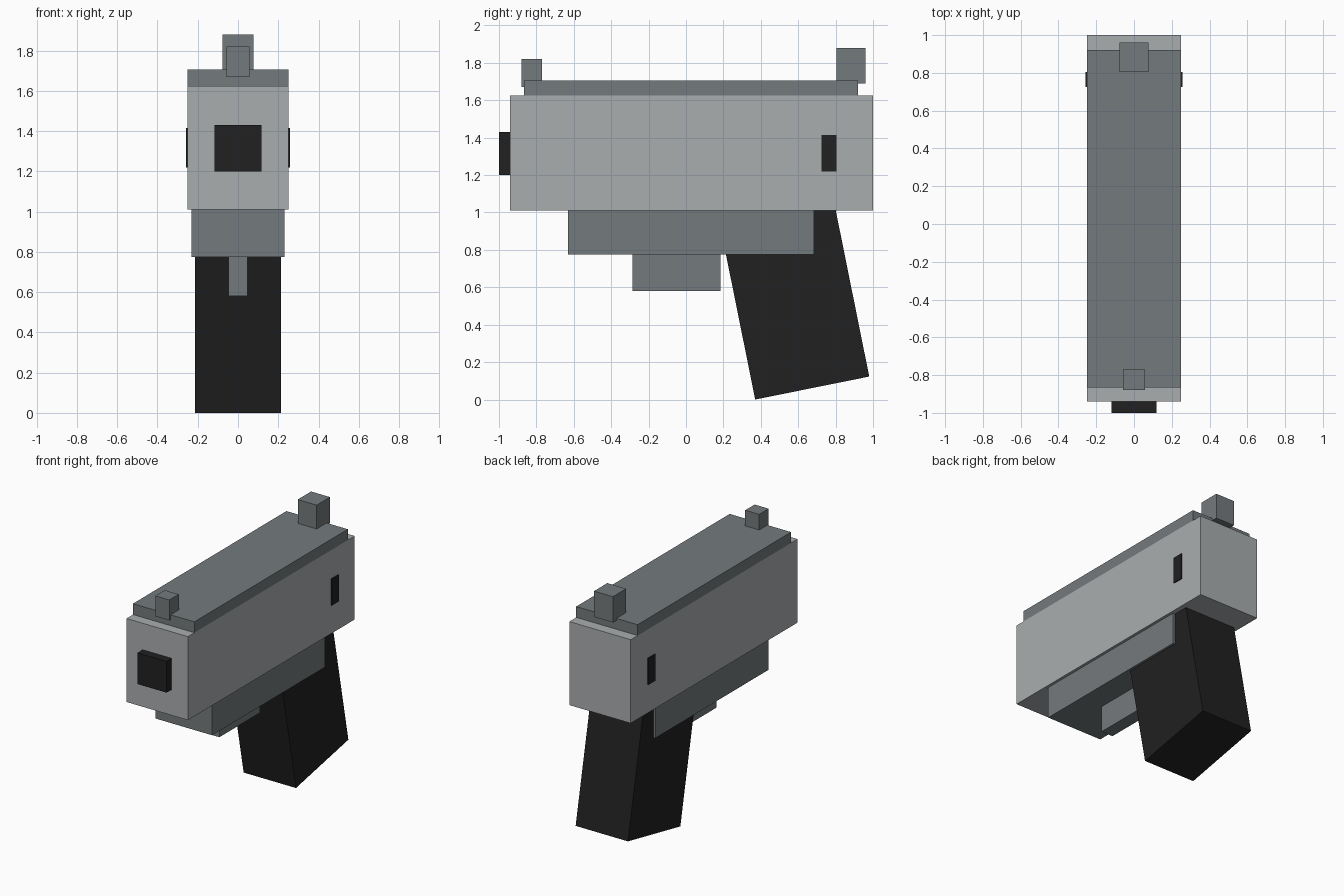
import bpy, math
from mathutils import Matrix, Vector

if "Cube" in bpy.data.objects:
    bpy.data.objects.remove(bpy.data.objects["Cube"])


def material(name, rgb):
    m = bpy.data.materials.new(name)
    m.diffuse_color = (*rgb, 1)
    m.use_nodes = True
    m.node_tree.nodes["Principled BSDF"].inputs["Base Color"].default_value = m.diffuse_color
    return m


LIGHT = material("light grey", (0.40, 0.42, 0.43))
MID = material("dark grey", (0.175, 0.195, 0.205))
BLACK = material("black", (0.015, 0.015, 0.015))


def box(name, mat, half_x, y0, y1, z0, z1):
    """Box centred on x = 0, spanning y0..y1 and z0..z1."""
    bpy.ops.mesh.primitive_cube_add(size=1)
    ob = bpy.context.object
    ob.name = name
    ob.data.transform(Matrix.Diagonal((2 * half_x, y1 - y0, z1 - z0, 1)))
    ob.location = (0, (y0 + y1) / 2, (z0 + z1) / 2)
    ob.data.materials.append(mat)
    return ob


# Upper body and its top plate
box("slide", LIGHT, 0.25, -0.94, 1.0, 1.01, 1.625)
box("top_plate", MID, 0.25, -0.865, 0.92, 1.625, 1.705)

# Muzzle block and the catches on both sides
box("muzzle", BLACK, 0.118, -1.0, -0.94, 1.20, 1.43)
box("side_catches", BLACK, 0.258, 0.725, 0.805, 1.22, 1.415)

# Sights
box("front_sight", MID, 0.057, -0.88, -0.77, 1.67, 1.82)
box("rear_sight", MID, 0.077, 0.805, 0.96, 1.69, 1.88)

# Lower frame and trigger guard
box("lower_frame", MID, 0.23, -0.63, 0.685, 0.775, 1.01)
box("trigger_guard", MID, 0.048, -0.285, 0.185, 0.58, 0.775)

# Grip, tilted about its lower front edge, with its top inside the slide
grip = box("grip", BLACK, 0.213, 0, 0.622, 0, 1.09)
grip.data.transform(Matrix.Translation(Vector((0, 0.311, 0.545))))
grip.location = (0, 0.37, 0)
grip.rotation_euler.x = math.radians(11.4)
